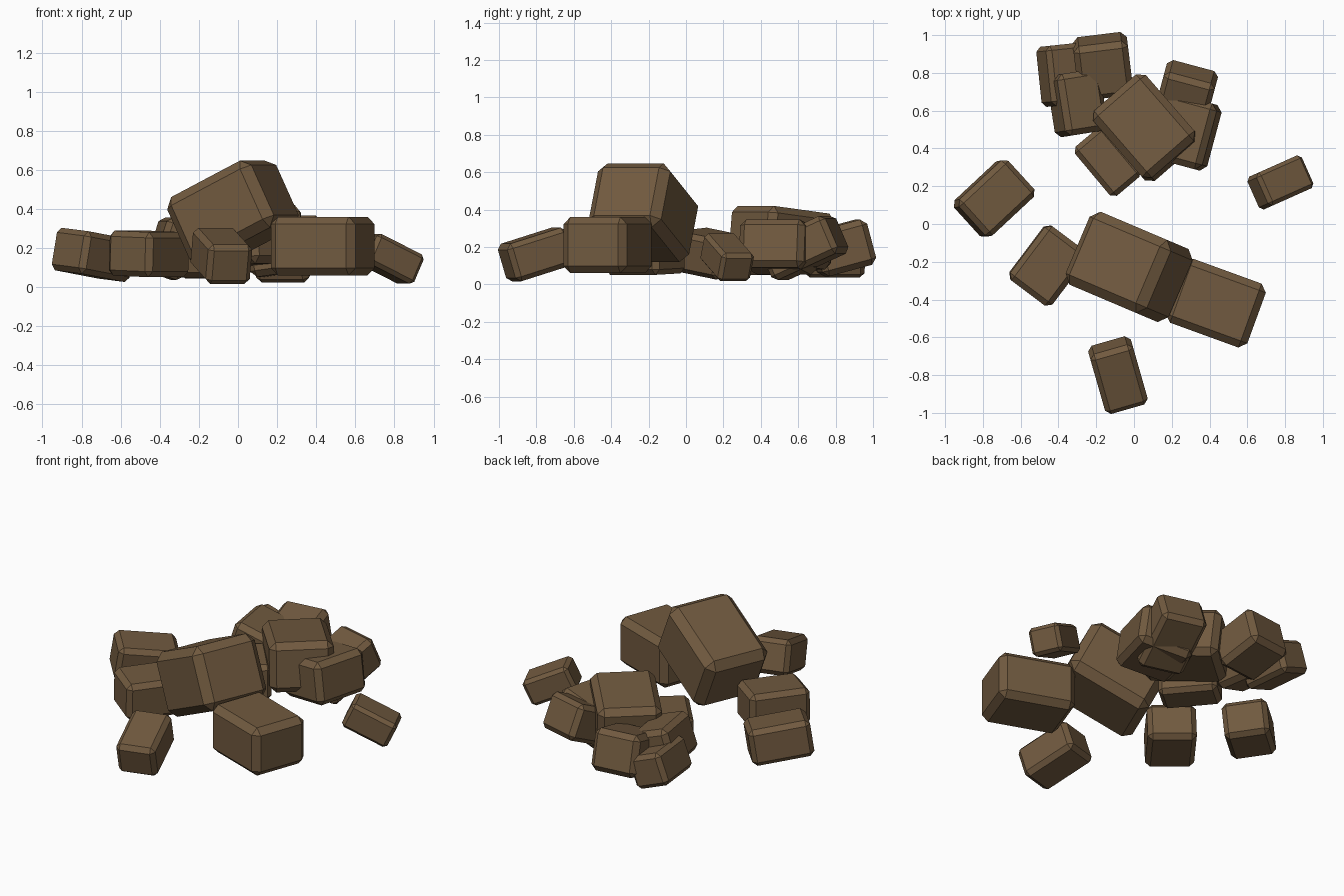
import bpy, bmesh
from math import radians
from mathutils import Matrix, Vector

if "Cube" in bpy.data.objects:
    bpy.data.objects.remove(bpy.data.objects["Cube"])

# one brown for all stones
mat = bpy.data.materials.new("earth_brown")
mat.diffuse_color = (0.165, 0.102, 0.05, 1)
mat.use_nodes = True
mat.node_tree.nodes["Principled BSDF"].inputs["Base Color"].default_value = mat.diffuse_color


def stone(name, loc, size, heading, pitch=0, roll=0):
    """Chamfered block: heading turns it, pitch lifts its +x end, roll lifts its +y side."""
    bm = bmesh.new()
    bmesh.ops.create_cube(bm, size=1)
    bmesh.ops.scale(bm, vec=Vector(size), verts=bm.verts)
    bmesh.ops.bevel(bm, geom=bm.edges[:], offset=0.125 * min(size),
                    segments=1, affect='EDGES', profile=0.5)
    rot = (Matrix.Rotation(radians(heading), 4, 'Z')
           @ Matrix.Rotation(radians(-pitch), 4, 'Y')
           @ Matrix.Rotation(radians(roll), 4, 'X'))
    bmesh.ops.transform(bm, matrix=Matrix.Translation(loc) @ rot, verts=bm.verts)
    bmesh.ops.recalc_face_normals(bm, faces=bm.faces[:])
    me = bpy.data.meshes.new(name)
    bm.to_mesh(me)
    bm.free()
    me.materials.append(mat)
    ob = bpy.data.objects.new(name, me)
    bpy.context.collection.objects.link(ob)


# large leaning block and the block it rests on
stone("leaning_block", (-0.026, -0.227, 0.383), (0.52, 0.42, 0.38), -23, 26)
stone("right_block", (0.433, -0.419, 0.21), (0.46, 0.36, 0.30), -20)

# loose stones around the pile
stone("left_stone", (-0.74, 0.135, 0.165), (0.36, 0.26, 0.22), 43, -8, 5)
stone("right_stone", (0.775, 0.22, 0.145), (0.29, 0.19, 0.165), 24, -25)
stone("front_stone", (-0.085, -0.80, 0.16), (0.345, 0.235, 0.21), 106, 17)
stone("left_front_stone", (-0.455, -0.22, 0.17), (0.36, 0.28, 0.23), 53, 0, 2)

# back cluster
stone("cluster_top_block", (0.06, 0.51, 0.25), (0.47, 0.37, 0.30), -49, 6)
stone("cluster_right_block", (0.25, 0.495, 0.20), (0.36, 0.34, 0.26), 75, 0, -8)
stone("cluster_right_back_stone", (0.26, 0.63, 0.195), (0.40, 0.28, 0.22), 75, 24)
stone("cluster_back_stone", (-0.165, 0.835, 0.195), (0.30, 0.29, 0.25), 97, 15)
stone("cluster_left_back_stone", (-0.375, 0.79, 0.16), (0.32, 0.22, 0.20), 96, 0, 20)
stone("cluster_left_stone", (-0.30, 0.64, 0.215), (0.33, 0.24, 0.24), 99, 0, 18)
stone("cluster_front_stone", (-0.14, 0.33, 0.16), (0.34, 0.21, 0.22), -50)
